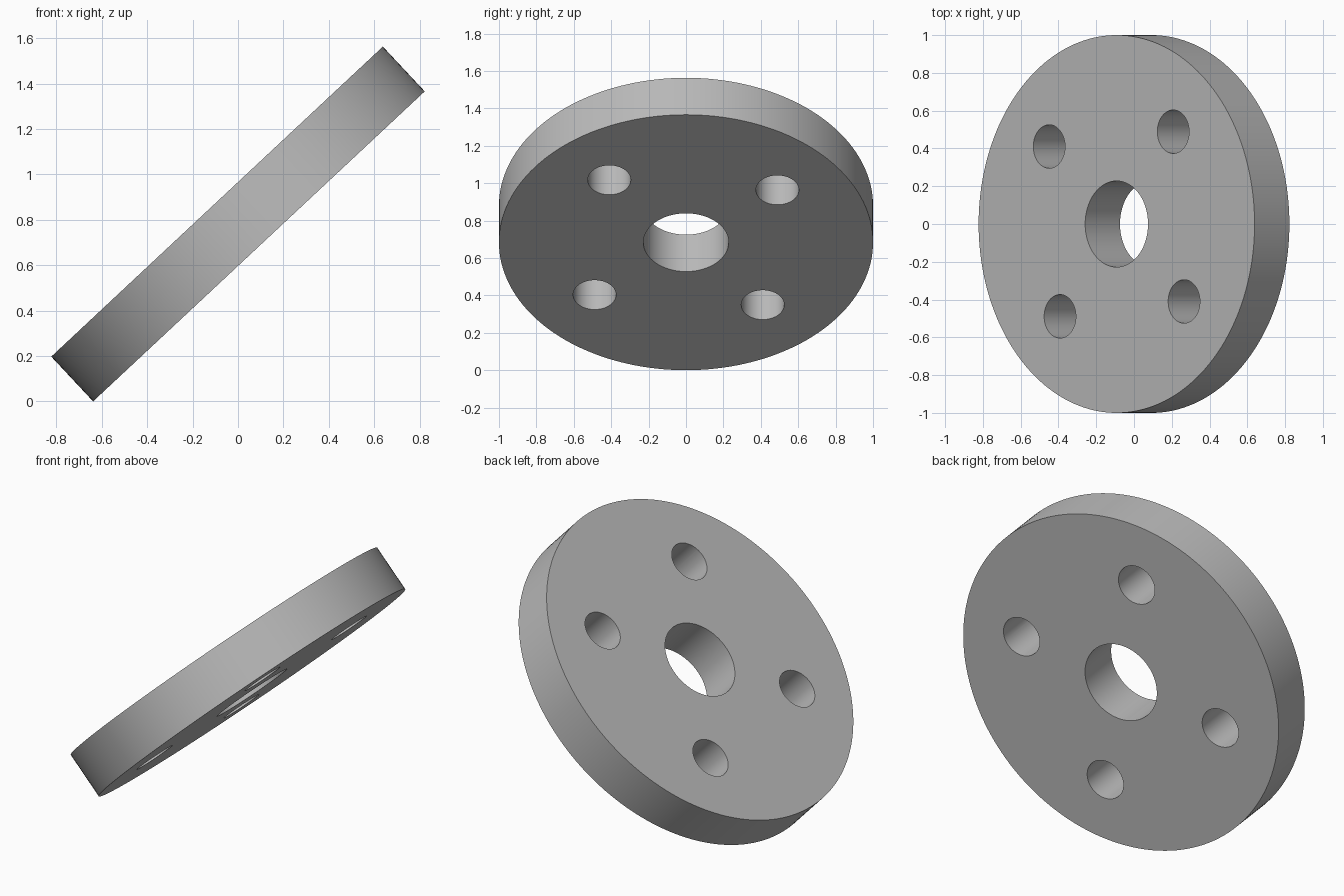
import bpy
from math import cos, sin, radians

TILT = radians(43.07)
THICKNESS = 0.27

default = bpy.data.objects.get("Cube")
if default:
    bpy.data.objects.remove(default, do_unlink=True)

# Single plain grey
grey = bpy.data.materials.new("plain_grey")
grey.use_nodes = True
colour = (0.5, 0.5, 0.5, 1)
grey.diffuse_color = colour
grey.node_tree.nodes["Principled BSDF"].inputs["Base Color"].default_value = colour


def cylinder(name, radius, depth, x=0, y=0, sides=64):
    bpy.ops.mesh.primitive_cylinder_add(
        vertices=sides, radius=radius, depth=depth, location=(x, y, 0))
    obj = bpy.context.object
    obj.name = name
    obj.data.materials.append(grey)
    return obj


# Thick round plate
disc = cylinder("flange_disc", 1, THICKNESS, sides=160)

# Centre bore and four bolt holes
cutters = [cylinder("bore_cutter", 0.228, 1)]
for i in range(4):
    a = radians(50 + 90 * i)
    cutters.append(cylinder("bolt_hole_cutter", 0.115, 1,
                            0.638 * cos(a), 0.638 * sin(a)))

bpy.ops.object.select_all(action='DESELECT')
disc.select_set(True)
bpy.context.view_layer.objects.active = disc
for cutter in cutters:
    cut = disc.modifiers.new("hole", 'BOOLEAN')
    cut.operation = 'DIFFERENCE'
    cut.solver = 'EXACT'
    cut.object = cutter
    bpy.ops.object.modifier_apply(modifier=cut.name)
for cutter in cutters:
    bpy.data.objects.remove(cutter, do_unlink=True)

bpy.ops.object.shade_smooth_by_angle(angle=radians(30))

# Lean the plate and rest its lower edge on the ground
disc.rotation_euler = (0, -TILT, 0)
disc.location.z = sin(TILT) + THICKNESS / 2 * cos(TILT)
